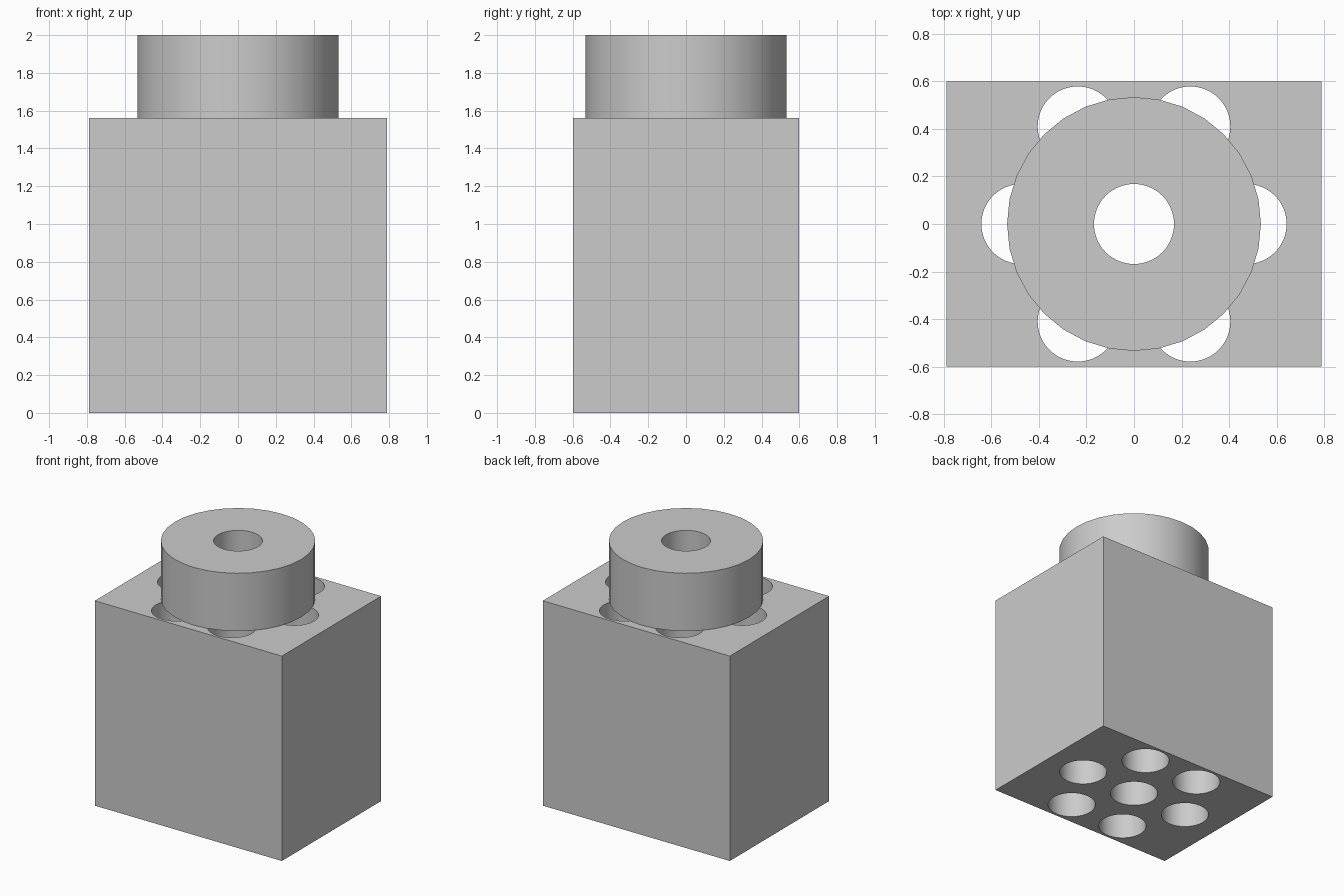
import bpy
import math

cube = bpy.data.objects.get("Cube")
if cube:
    bpy.data.objects.remove(cube, do_unlink=True)

BLOCK_TOP, TOP = 1.56, 2.0
HOLE_R, RING_R, COLLAR_R = 0.168, 0.473, 0.533

grey = bpy.data.materials.new("light grey")
grey.use_nodes = True
colour = (0.6, 0.6, 0.6, 1)
grey.diffuse_color = colour
grey.node_tree.nodes["Principled BSDF"].inputs["Base Color"].default_value = colour


def cylinder(name, radius, bottom, top, x=0, y=0, sides=64):
    bpy.ops.mesh.primitive_cylinder_add(vertices=sides, radius=radius, depth=top - bottom,
                                        location=(x, y, (top + bottom) / 2))
    obj = bpy.context.object
    obj.name = name
    obj.data.materials.append(grey)
    return obj


def drill(obj, x=0, y=0):
    """Cut a vertical hole right through an object."""
    cutter = cylinder("hole_cutter", HOLE_R, -0.1, TOP + 0.1, x, y)
    cutter.hide_render = True
    mod = obj.modifiers.new("hole", 'BOOLEAN')
    mod.operation, mod.solver, mod.object = 'DIFFERENCE', 'EXACT', cutter
    bpy.context.view_layer.objects.active = obj
    bpy.ops.object.modifier_apply(modifier=mod.name)
    bpy.data.objects.remove(cutter, do_unlink=True)


def smooth(obj):
    bpy.ops.object.select_all(action='DESELECT')
    obj.select_set(True)
    bpy.context.view_layer.objects.active = obj
    bpy.ops.object.shade_smooth_by_angle(angle=math.radians(30))


# Rectangular block with a centre hole and a ring of six holes
bpy.ops.mesh.primitive_cube_add(size=1, location=(0, 0, BLOCK_TOP / 2))
block = bpy.context.object
block.name = "block"
block.scale = (1.575, 1.195, BLOCK_TOP)
bpy.ops.object.transform_apply(location=False, rotation=False, scale=True)
block.data.materials.append(grey)
drill(block)
for i in range(6):
    a = i * math.pi / 3
    drill(block, RING_R * math.cos(a), RING_R * math.sin(a))
smooth(block)

# Round collar on top, bored through the centre
collar = cylinder("collar", COLLAR_R, BLOCK_TOP, TOP, sides=32)
drill(collar)
smooth(collar)
